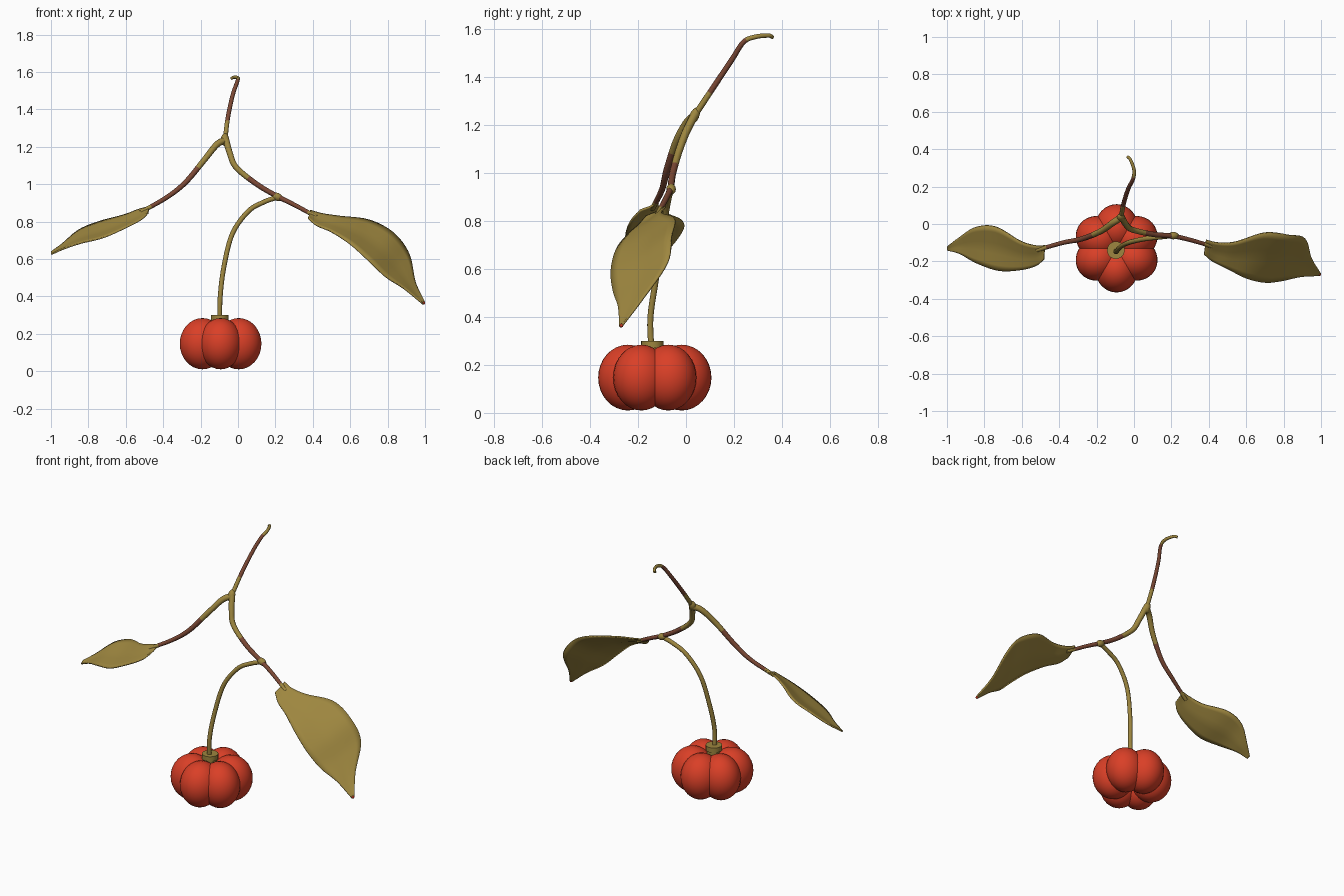
import bpy, bmesh, math
from mathutils import Vector, Matrix

if "Cube" in bpy.data.objects:
    bpy.data.objects.remove(bpy.data.objects["Cube"])


def mat(name, rgb):
    m = bpy.data.materials.new(name)
    m.diffuse_color = (*rgb, 1)
    m.use_nodes = True
    m.node_tree.nodes["Principled BSDF"].inputs["Base Color"].default_value = m.diffuse_color
    return m


OLIVE = mat("olive leaf", (0.34, 0.24, 0.05))
BROWN = mat("reddish brown bark", (0.20, 0.065, 0.035))
RED = mat("fruit red", (0.70, 0.05, 0.02))


def finish(bm, name, mats, angle=40):
    bmesh.ops.recalc_face_normals(bm, faces=bm.faces)
    me = bpy.data.meshes.new(name)
    bm.to_mesh(me)
    bm.free()
    for m in mats:
        me.materials.append(m)
    ob = bpy.data.objects.new(name, me)
    bpy.context.collection.objects.link(ob)
    bpy.ops.object.select_all(action='DESELECT')
    ob.select_set(True)
    bpy.context.view_layer.objects.active = ob
    bpy.ops.object.shade_smooth_by_angle(angle=math.radians(angle))
    return ob


def spline(pts, n):
    """Catmull-Rom through pts (any dimension), n steps per segment."""
    p = [Vector(q) for q in pts]
    p = [2 * p[0] - p[1]] + p + [2 * p[-1] - p[-2]]
    out = []
    for i in range(1, len(p) - 2):
        a, b, c, d = p[i - 1:i + 3]
        for k in range(n):
            t = k / n
            out.append(0.5 * (2 * b + (c - a) * t + (2 * a - 5 * b + 4 * c - d) * t * t
                              + (3 * b - a - 3 * c + d) * t ** 3))
    return out + [p[-2]]


def stem(name, pts, r0, r1, brown=None, sides=10):
    """Tapered round stem; faces within the brown span of its length are bark coloured."""
    path = spline(pts, 8)
    bm = bmesh.new()
    rings = []
    n = len(path)
    side = None
    for i, p in enumerate(path):
        tan = (path[min(i + 1, n - 1)] - path[max(i - 1, 0)]).normalized()
        side = tan.orthogonal() if side is None else side - tan * side.dot(tan)
        side.normalize()
        up = tan.cross(side)
        r = r0 + (r1 - r0) * i / (n - 1)
        rings.append([bm.verts.new(p + r * (math.cos(a) * side + math.sin(a) * up))
                      for a in (2 * math.pi * k / sides for k in range(sides))])
    for i in range(n - 1):
        for k in range(sides):
            j = (k + 1) % sides
            f = bm.faces.new((rings[i][k], rings[i][j], rings[i + 1][j], rings[i + 1][k]))
            if brown and brown[0] < i / (n - 1) < brown[1]:
                f.material_index = 1
    bm.faces.new(rings[0])
    bm.faces.new(rings[-1])
    return finish(bm, name, [OLIVE, BROWN])


def leaf(name, back, front, sag=0.012, across=8):
    """Leaf blade between its back and front edges, slightly channelled along the midrib."""
    eb, ef = spline(back, 6), spline(front, 6)
    bm = bmesh.new()
    rows = []
    for b, f in zip(eb, ef):
        w = (b - f).length / 0.25
        row = []
        for k in range(across + 1):
            t = k / across
            v = b.lerp(f, t)
            v.z -= sag * w * (1 - abs(2 * t - 1))
            row.append(bm.verts.new(v))
        rows.append(row)
    for r, s in zip(rows, rows[1:]):
        for k in range(across):
            bm.faces.new((r[k], r[k + 1], s[k + 1], s[k]))
    ob = finish(bm, name, [OLIVE], 60)
    sol = ob.modifiers.new("thickness", 'SOLIDIFY')
    sol.thickness = 0.008
    sol.offset = 0
    return ob


def ellipsoid(name, loc, size, rot, m, seg=32):
    bm = bmesh.new()
    bmesh.ops.create_uvsphere(bm, u_segments=seg, v_segments=seg // 2, radius=1)
    bm.transform(Matrix.Translation(loc) @ rot @ Matrix.Diagonal((*size, 1)))
    return finish(bm, name, [m], 180)


# twigs
stem("main_stem", [(-0.035, 0.36, 1.565), (-0.02, 0.345, 1.572), (0.0, 0.29, 1.567),
                   (-0.005, 0.24, 1.545), (-0.03, 0.19, 1.47), (-0.055, 0.11, 1.35),
                   (-0.07, 0.03, 1.23)], 0.008, 0.013, (0.45, 0.85))
stem("left_twig", [(-0.07, 0.035, 1.235), (-0.115, 0.005, 1.21), (-0.18, -0.04, 1.13),
                   (-0.28, -0.08, 1.01), (-0.38, -0.1, 0.93), (-0.52, -0.14, 0.85)],
     0.019, 0.011, (0.45, 0.92))
stem("right_twig", [(-0.065, 0.035, 1.24), (-0.045, 0.0, 1.17), (-0.01, -0.03, 1.09),
                    (0.1, -0.055, 1.0), (0.21, -0.065, 0.935), (0.3, -0.085, 0.89),
                    (0.42, -0.12, 0.825)], 0.018, 0.011, (0.42, 0.93))
stem("fruit_stalk", [(0.21, -0.062, 0.93), (0.14, -0.07, 0.905), (0.055, -0.08, 0.855),
                     (-0.03, -0.1, 0.735), (-0.075, -0.125, 0.56), (-0.095, -0.148, 0.4),
                     (-0.098, -0.145, 0.27)], 0.013, 0.013)

# swollen joints
ellipsoid("upper_joint", (-0.07, 0.035, 1.238), (0.022, 0.02, 0.036),
          Matrix.Rotation(-0.4, 4, 'X'), OLIVE, 16)
ellipsoid("lower_joint", (0.21, -0.062, 0.932), (0.03, 0.02, 0.021),
          Matrix.Rotation(0.4, 4, 'Y'), OLIVE, 16)

# leaves
leaf("left_leaf",
     [(-0.475, -0.115, 0.878), (-0.53, -0.115, 0.865), (-0.61, -0.09, 0.835),
      (-0.74, -0.015, 0.80), (-0.85, -0.018, 0.755), (-0.94, -0.075, 0.68), (-1.0, -0.122, 0.637)],
     [(-0.482, -0.19, 0.845), (-0.52, -0.222, 0.81), (-0.6, -0.245, 0.768),
      (-0.72, -0.25, 0.715), (-0.84, -0.21, 0.685), (-0.93, -0.16, 0.655), (-0.998, -0.14, 0.625)])
leaf("right_leaf",
     [(0.385, -0.085, 0.86), (0.45, -0.1, 0.842), (0.545, -0.095, 0.828), (0.7, -0.047, 0.808),
      (0.83, -0.06, 0.74), (0.915, -0.078, 0.625), (0.948, -0.18, 0.475), (0.998, -0.262, 0.368)],
     [(0.375, -0.165, 0.82), (0.42, -0.2, 0.78), (0.5, -0.24, 0.745), (0.6, -0.29, 0.68),
      (0.7, -0.312, 0.59), (0.79, -0.303, 0.505), (0.89, -0.282, 0.44), (0.99, -0.276, 0.358)])
ellipsoid("leaf_tip", (0.993, -0.269, 0.364), (0.008, 0.008, 0.008), Matrix.Identity(4), RED, 8)

# six-lobed fruit
CX, CY = -0.093, -0.13
for i in range(6):
    a = math.radians(30 + 60 * i)
    ellipsoid(f"fruit_lobe_{i + 1}",
              (CX + 0.112 * math.cos(a), CY + 0.112 * math.sin(a), 0.147),
              (0.124, 0.115, 0.137), Matrix.Rotation(a, 4, 'Z'), RED)

# cap where the stalk meets the fruit
for nm, r1, r2, z0, z1 in (("fruit_cap", 0.047, 0.047, 0.27, 0.3),
                           ("fruit_cap_base", 0.038, 0.04, 0.17, 0.275)):
    bm = bmesh.new()
    bmesh.ops.create_cone(bm, cap_ends=True, segments=20, radius1=r1, radius2=r2, depth=z1 - z0)
    bm.transform(Matrix.Translation((-0.097, -0.14, (z0 + z1) / 2)))
    finish(bm, nm, [OLIVE])
